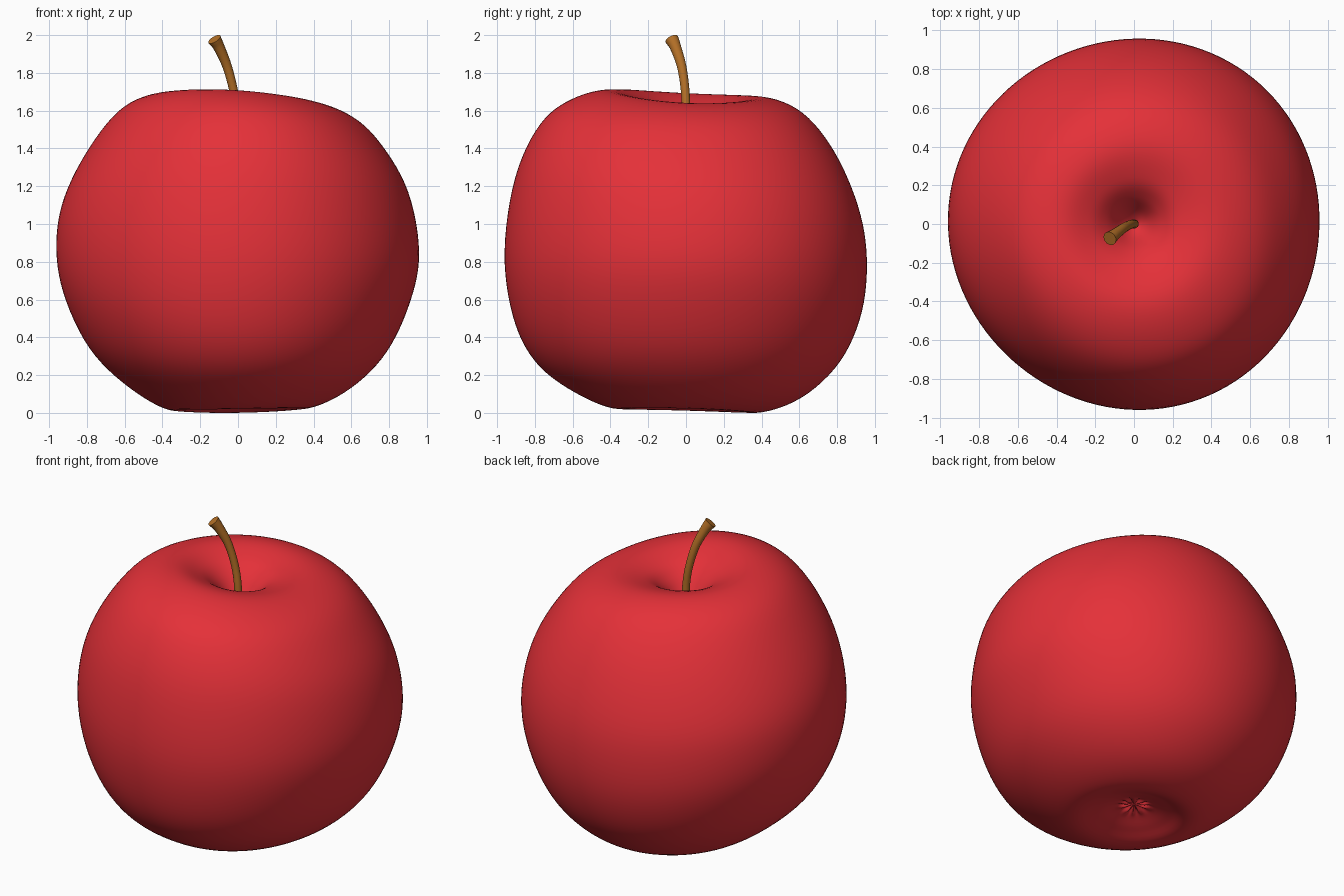
import bpy, bmesh
from math import sin, cos, pi, exp
from mathutils import Vector

if "Cube" in bpy.data.objects:
    bpy.data.objects.remove(bpy.data.objects["Cube"])


def material(name, color):
    m = bpy.data.materials.new(name)
    m.diffuse_color = (*color, 1)
    m.use_nodes = True
    m.node_tree.nodes["Principled BSDF"].inputs["Base Color"].default_value = m.diffuse_color
    return m


# Outer profiles (radius, height) seen towards +x, +y, -x, -y
EAST = [(.38, .033), (.6, .14), (.79, .33), (.915, .6), (.963, .86),
        (.905, 1.18), (.768, 1.42), (.62, 1.57), (.42, 1.65)]
NORTH = [(.37, .006), (.61, .085), (.82, .28), (.935, .545), (.96, .835),
         (.915, 1.1), (.79, 1.39), (.62, 1.6), (.42, 1.68)]
WEST = [(.36, .02), (.58, .145), (.79, .35), (.93, .65), (.965, .915),
        (.92, 1.16), (.785, 1.42), (.61, 1.63), (.4, 1.705)]
SOUTH = [(.39, .03), (.63, .14), (.81, .29), (.92, .52), (.965, .86),
         (.907, 1.26), (.775, 1.54), (.61, 1.67), (.41, 1.72)]
# Shared hollows at the bottom and around the stem
CALYX = [(0, .11), (.1, .095), (.22, .055)]
HOLLOW = [(.24, 1.648), (.14, 1.575), (.06, 1.47), (0, 1.42)]


def smooth(points, steps):
    """Catmull-Rom curve through the points."""
    p = [Vector(q) for q in points]
    p = [2 * p[0] - p[1]] + p + [2 * p[-1] - p[-2]]
    out = []
    for i in range(1, len(p) - 2):
        a, b, c, d = p[i - 1:i + 3]
        for k in range(steps):
            t = k / steps
            out.append(.5 * (2 * b + (c - a) * t + (2 * a - 5 * b + 4 * c - d) * t * t
                             + (3 * b - a - 3 * c + d) * t ** 3))
    return out + [p[-2]]


def profile(side):
    """Full profile: the hollow follows the tilt of the rim, fading inwards."""
    tilt = side[-1][1] - 1.69
    return smooth(CALYX + side + [(r, z + tilt * r * 2) for r, z in HOLLOW], 6)


E, N, W, S = map(profile, (EAST, NORTH, WEST, SOUTH))
SEGMENTS = 120


def section(i, a):
    """Blend the four profiles around the axis, with slight lopsidedness."""
    e, n, w, s = E[i], N[i], W[i], S[i]
    r, z = ((e + n + w + s) / 4 + (e - w) / 2 * cos(a) + (n - s) / 2 * sin(a)
            + (e + w - n - s) / 4 * cos(2 * a))
    lop = .0046 * (sin(a) + sin(3 * a)) + .0078 * (cos(a) - cos(3 * a))
    r *= 1 + lop * (.5 + .6 * z)
    if z < .2:  # star-shaped puckering of the calyx
        z += .01 * cos(10 * a + sin(3 * a)) * exp(-((r - .06) / .03) ** 2)
    return Vector((r * cos(a), r * sin(a), z))


# Apple body
bm = bmesh.new()
rings = [[bm.verts.new(section(i, 2 * pi * k / SEGMENTS)) for k in range(SEGMENTS)]
         for i in range(1, len(E) - 1)]
bottom = bm.verts.new((0, 0, E[0].y))
top = bm.verts.new((0, 0, E[-1].y))
for k in range(SEGMENTS):
    j = (k + 1) % SEGMENTS
    bm.faces.new((bottom, rings[0][j], rings[0][k]))
    bm.faces.new((top, rings[-1][k], rings[-1][j]))
    for lo, hi in zip(rings, rings[1:]):
        bm.faces.new((lo[k], lo[j], hi[j], hi[k]))
# Even out the spline ripples outside the calyx
outer = [v for v in bm.verts if v.co.xy.length > .25]
for _ in range(6):
    bmesh.ops.smooth_vert(bm, verts=outer, factor=.5,
                          use_axis_x=True, use_axis_y=True, use_axis_z=True)
low = min(v.co.z for v in bm.verts)
bmesh.ops.translate(bm, verts=bm.verts, vec=(0, 0, -low))
bmesh.ops.recalc_face_normals(bm, faces=bm.faces)
for f in bm.faces:
    f.smooth = True
mesh = bpy.data.meshes.new("apple_body")
bm.to_mesh(mesh)
bm.free()
mesh.materials.append(material("red_skin", (.78, .03, .04)))
bpy.context.collection.objects.link(bpy.data.objects.new("apple_body", mesh))

# Stem: bent tube, wider at the tip
path = [(0, 0, 1.38, .024), (0, 0, 1.55, .023), (-.02, -.003, 1.69, .023),
        (-.056, -.022, 1.83, .025), (-.1, -.055, 1.935, .03), (-.125, -.075, 1.978, .037)]
curve = bpy.data.curves.new("stem", 'CURVE')
curve.dimensions = '3D'
curve.bevel_depth = 1
curve.bevel_resolution = 6
curve.use_fill_caps = True
pts = smooth(path, 5)
spline = curve.splines.new('POLY')
spline.points.add(len(pts) - 1)
for sp, p in zip(spline.points, pts):
    sp.co = (p[0], p[1], p[2], 1)
    sp.radius = p[3]
curve.materials.append(material("brown_stem", (.45, .16, .02)))
stem = bpy.data.objects.new("stem", curve)
bpy.context.collection.objects.link(stem)
bpy.context.view_layer.objects.active = stem
stem.select_set(True)
bpy.ops.object.convert(target='MESH')
bpy.ops.object.shade_smooth_by_angle()
